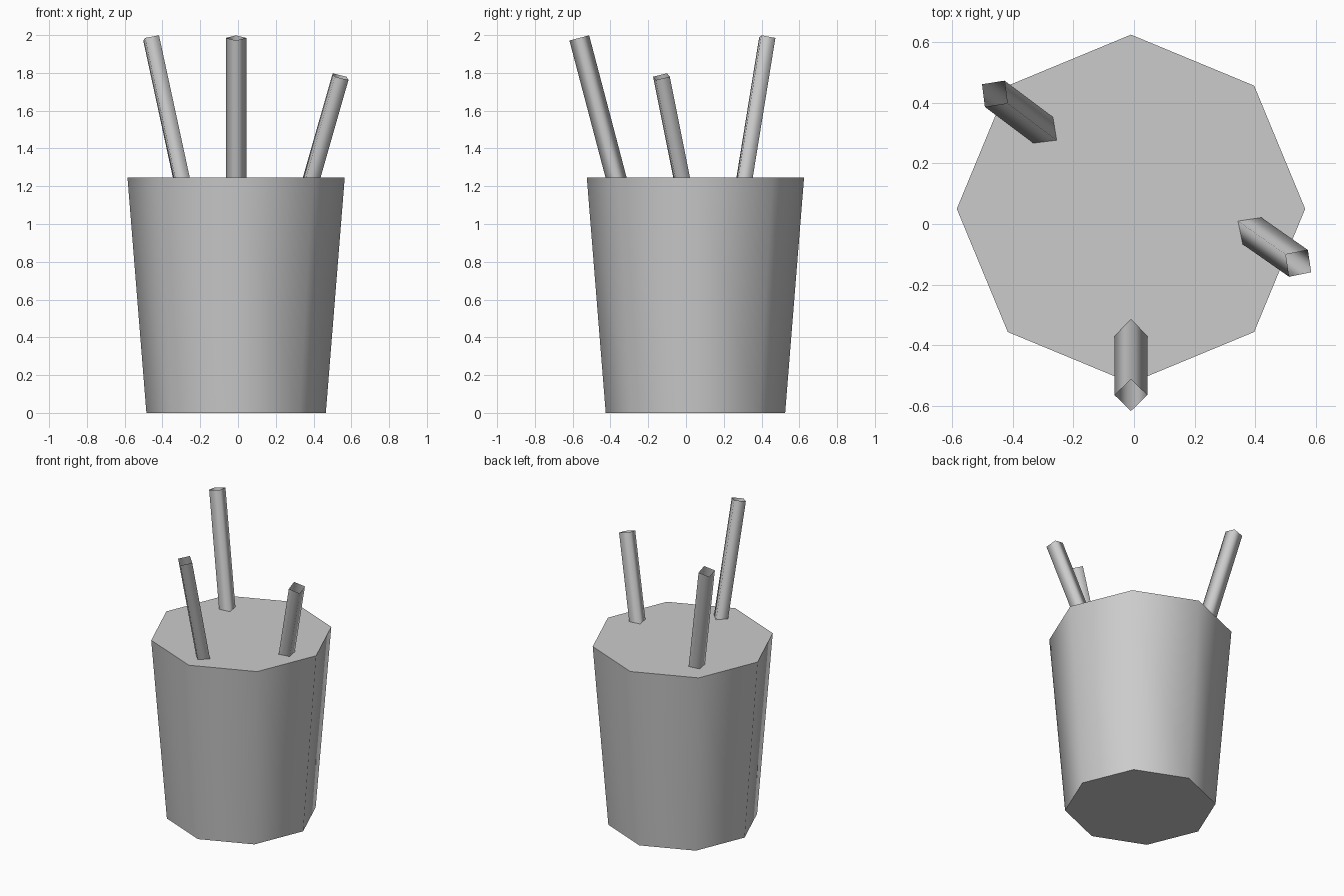
import bpy
import math
from mathutils import Vector, Matrix

cube = bpy.data.objects.get("Cube")
if cube:
    bpy.data.objects.remove(cube, do_unlink=True)

grey = bpy.data.materials.new("plain grey")
grey.use_nodes = True
colour = (0.6, 0.6, 0.6, 1)
grey.diffuse_color = colour
grey.node_tree.nodes["Principled BSDF"].inputs["Base Color"].default_value = colour

CUP_HEIGHT = 1.245


def finish(name, angle):
    obj = bpy.context.object
    obj.name = name
    obj.data.materials.append(grey)
    bpy.ops.object.shade_smooth_by_angle(angle=math.radians(angle))
    return obj


def straw(name, rim, tip, radius=0.054):
    """Open four-sided tube through a point at the cup's top, ending at tip."""
    tip = Vector(tip)
    axis = tip - Vector((*rim, CUP_HEIGHT))
    # Continue the tube down inside the cup
    foot = tip - axis * ((tip.z - 0.3) / axis.z)
    azimuth = math.atan2(axis.y, axis.x)
    tilt = math.atan2(axis.xy.length, axis.z)
    bpy.ops.mesh.primitive_cylinder_add(
        vertices=4, radius=radius, depth=(tip - foot).length, end_fill_type='NOTHING')
    obj = finish(name, 180)
    # One corner of the square points along the lean
    obj.matrix_world = (Matrix.Translation((tip + foot) / 2)
                        @ Matrix.Rotation(azimuth, 4, 'Z')
                        @ Matrix.Rotation(tilt, 4, 'Y'))


# Tapered octagonal cup with smooth sides and flat ends
bpy.ops.mesh.primitive_cone_add(
    vertices=8, radius1=0.475, radius2=0.575, depth=CUP_HEIGHT,
    location=(-0.01, 0.05, CUP_HEIGHT / 2))
finish("cup", 60)

# Leaning straws
straw("front_straw", (-0.01, -0.37), (-0.01, -0.565, 1.985))
straw("back_straw", (-0.30, 0.31), (-0.46, 0.43, 1.985))
straw("left_straw", (0.39, -0.023), (0.543, -0.13, 1.78))
